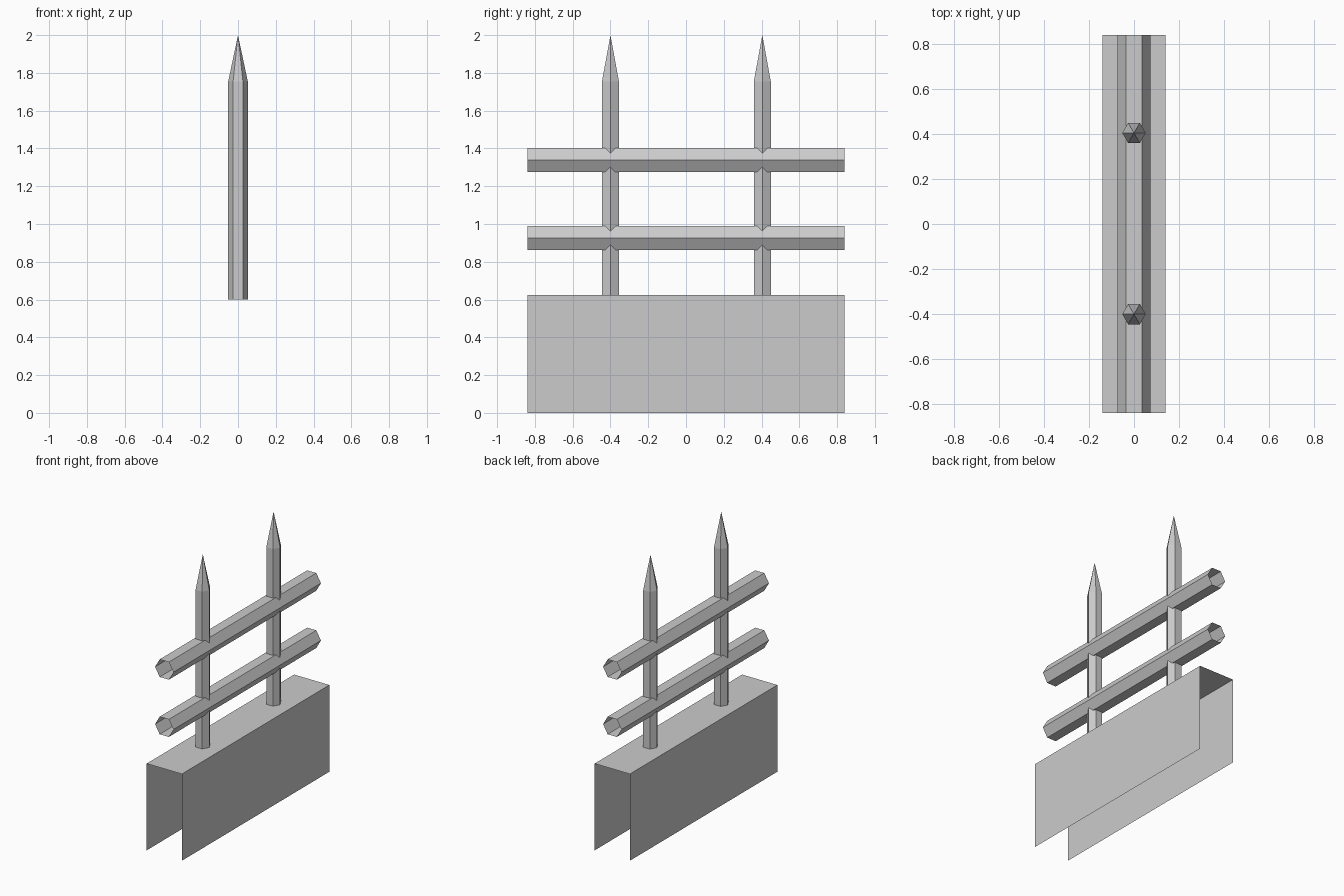
import bpy, bmesh
from math import cos, sin, pi

if "Cube" in bpy.data.objects:
    bpy.data.objects.remove(bpy.data.objects["Cube"])

HALF_LEN = 0.838


def finish(name, bm, location=(0, 0, 0)):
    bmesh.ops.recalc_face_normals(bm, faces=bm.faces)
    mesh = bpy.data.meshes.new(name)
    bm.to_mesh(mesh)
    bm.free()
    obj = bpy.data.objects.new(name, mesh)
    obj.location = location
    bpy.context.collection.objects.link(obj)
    return obj


def sweep(bm, rings, closed):
    """Bridge successive rings of points with quads, leaving the ends open."""
    rows = [[bm.verts.new(p) for p in ring] for ring in rings]
    for a, b in zip(rows, rows[1:]):
        n = len(a)
        for i in range(n if closed else n - 1):
            j = (i + 1) % n
            bm.faces.new((a[i], a[j], b[j], b[i]))
    return rows


def hexagon(r):
    return [(r * cos(i * pi / 3), r * sin(i * pi / 3)) for i in range(6)]


# Low wall: top and two long sides, open at the ends and underneath
profile = [(-0.14, 0), (-0.14, 0.624), (0.14, 0.624), (0.14, 0)]
bm = bmesh.new()
sweep(bm, [[(x, y, z) for x, z in profile] for y in (-HALF_LEN, HALF_LEN)], False)
finish("wall_base", bm)

# Horizontal rails: open hexagonal tubes along y
for name, height in (("lower_rail", 0.926), ("upper_rail", 1.338)):
    bm = bmesh.new()
    sweep(bm, [[(x, y, z) for x, z in hexagon(0.073)]
               for y in (-HALF_LEN, HALF_LEN)], True)
    finish(name, bm, (0, 0, height))

# Upright pickets: hexagonal shafts with pointed tips
for name, y in (("front_picket", -0.4), ("back_picket", 0.404)):
    bm = bmesh.new()
    rows = sweep(bm, [[(px, py, z) for px, py in hexagon(0.052)]
                      for z in (0.6, 1.754)], True)
    tip = bm.verts.new((0, 0, 2.0))
    for i in range(6):
        bm.faces.new((rows[1][i], rows[1][(i + 1) % 6], tip))
    finish(name, bm, (0, y, 0))
